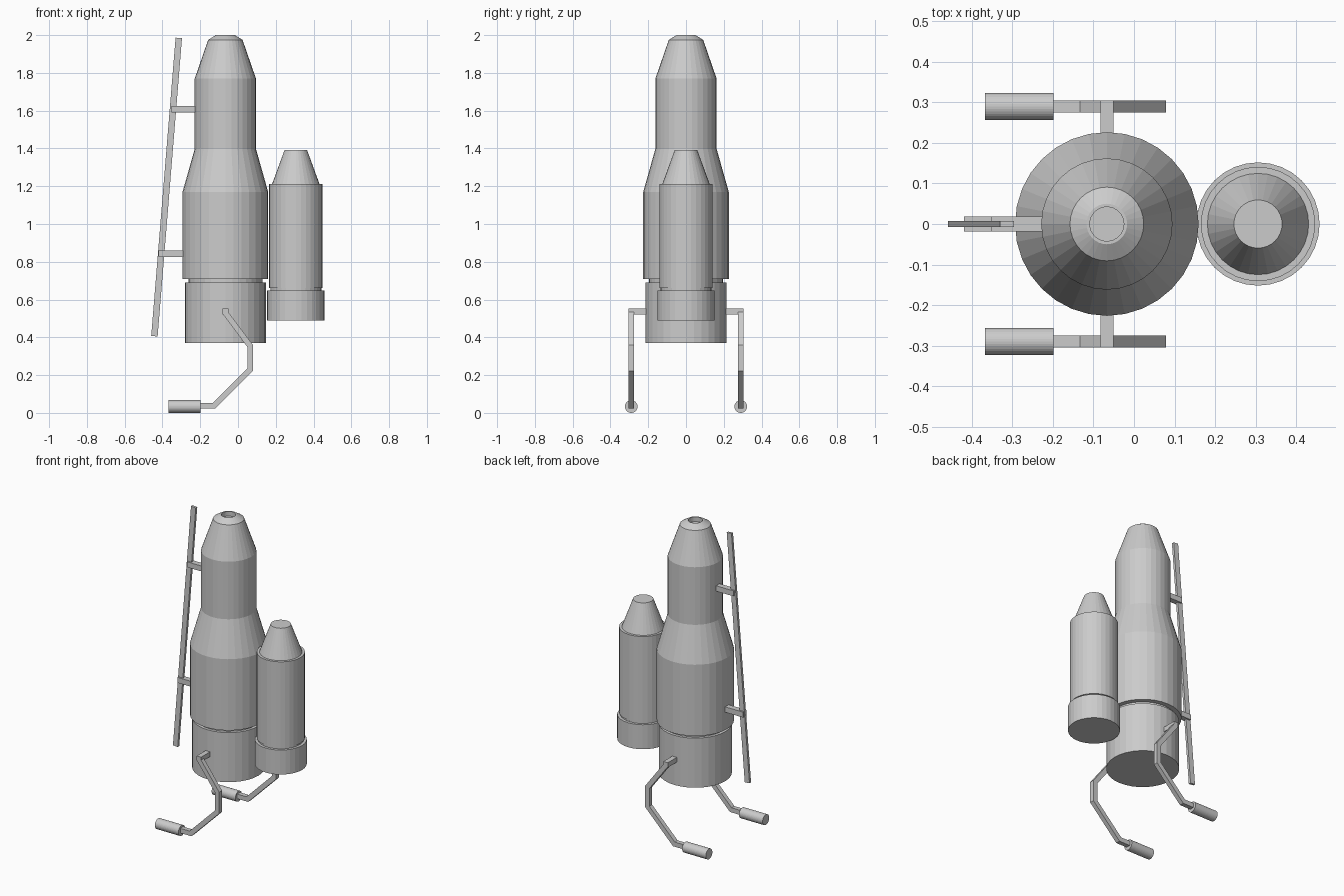
import bpy, bmesh
from math import cos, sin, tau
from mathutils import Vector, Matrix

if "Cube" in bpy.data.objects:
    bpy.data.objects.remove(bpy.data.objects["Cube"])

SIDES = 32


def finish(name, bm):
    bmesh.ops.recalc_face_normals(bm, faces=bm.faces[:])
    mesh = bpy.data.meshes.new(name)
    bm.to_mesh(mesh)
    bm.free()
    obj = bpy.data.objects.new(name, mesh)
    bpy.context.collection.objects.link(obj)
    return obj


def lathe(name, x, profile):
    """Closed turned solid around a vertical axis at x; profile is (radius, z)."""
    bm = bmesh.new()
    rings = [[bm.verts.new((x + r * cos(tau * i / SIDES), r * sin(tau * i / SIDES), z))
              for i in range(SIDES)] for r, z in profile]
    for a, b in zip(rings, rings[1:]):
        for i in range(SIDES):
            j = (i + 1) % SIDES
            bm.faces.new((a[i], a[j], b[j], b[i]))
    bm.faces.new(rings[0])
    bm.faces.new(rings[-1])
    return finish(name, bm)


def box(name, lo, hi):
    lo, hi = Vector(lo), Vector(hi)
    bm = bmesh.new()
    bmesh.ops.create_cube(bm, size=1, matrix=Matrix.Translation((lo + hi) / 2)
                          @ Matrix.Diagonal((*(hi - lo), 1)))
    return finish(name, bm)


def bar(name, path, width, y, depth):
    """Flat bar with mitred bends following an (x, z) path."""
    pts = [Vector(p) for p in path]
    left, right = [], []
    for i, p in enumerate(pts):
        d = [(b - a).normalized() for a, b in zip(pts[max(i - 1, 0):i + 1], pts[i:i + 2])] \
            if 0 < i < len(pts) - 1 else []
        if d:
            d = [(p - pts[i - 1]).normalized(), (pts[i + 1] - p).normalized()]
        else:
            a, b = (pts[0], pts[1]) if i == 0 else (pts[-2], pts[-1])
            d = [(b - a).normalized()] * 2
        n0, n1 = (Vector((-v.y, v.x)) for v in d)
        m = (n0 + n1).normalized()
        m *= width / 2 / m.dot(n0)
        left.append(p + m)
        right.append(p - m)
    bm = bmesh.new()
    rings = []
    for l, r in zip(left, right):
        rings.append([bm.verts.new((q.x, y + s * depth / 2, q.y))
                      for q, s in ((l, -1), (l, 1), (r, 1), (r, -1))])
    for a, b in zip(rings, rings[1:]):
        for i in range(4):
            j = (i + 1) % 4
            bm.faces.new((a[i], a[j], b[j], b[i]))
    bm.faces.new(rings[0])
    bm.faces.new(rings[-1])
    return finish(name, bm)


# Main tank with stepped base, tapered shoulders and dished cap
BODY_X = -0.067
lathe("main_tank", BODY_X, [
    (0.214, 0.37), (0.214, 0.69), (0.196, 0.69), (0.196, 0.71), (0.2265, 0.71),
    (0.2265, 1.17), (0.162, 1.398), (0.162, 1.77), (0.091, 1.975),
    (0.05, 2.0), (0.042, 2.0), (0.042, 1.97)])

# Side canister
lathe("side_tank", 0.306, [
    (0.152, 0.49), (0.152, 0.648), (0.135, 0.648), (0.135, 0.66), (0.141, 0.66),
    (0.141, 1.213), (0.125, 1.213), (0.0595, 1.392)])

# Leaning rail and its two brackets
bar("rail", [(-0.4425, 0.406), (-0.3135, 1.985)], 0.034, 0, 0.016)
box("upper_bracket", (-0.352, -0.018, 1.59), (-0.222, 0.018, 1.625))
box("lower_bracket", (-0.42, -0.018, 0.825), (-0.288, 0.018, 0.86))

# Bent legs with mounting struts and round feet, one each side
for side, s in (("front", -1), ("back", 1)):
    y = 0.29 * s
    bar(side + "_leg", [(-0.067, 0.552), (-0.067, 0.53), (0.064, 0.355), (0.064, 0.229),
                        (-0.127, 0.038), (-0.21, 0.038)], 0.03, y, 0.029)
    ys = sorted((0.195 * s, 0.304 * s))
    box(side + "_strut", (-0.083, ys[0], 0.521), (-0.051, ys[1], 0.552))
    bm = bmesh.new()
    bmesh.ops.create_cone(bm, cap_ends=True, segments=SIDES, radius1=0.0335,
                          radius2=0.0335, depth=0.169,
                          matrix=Matrix.Translation((-0.2835, y, 0.0335))
                          @ Matrix.Rotation(tau / 4, 4, 'Y'))
    finish(side + "_foot", bm)
